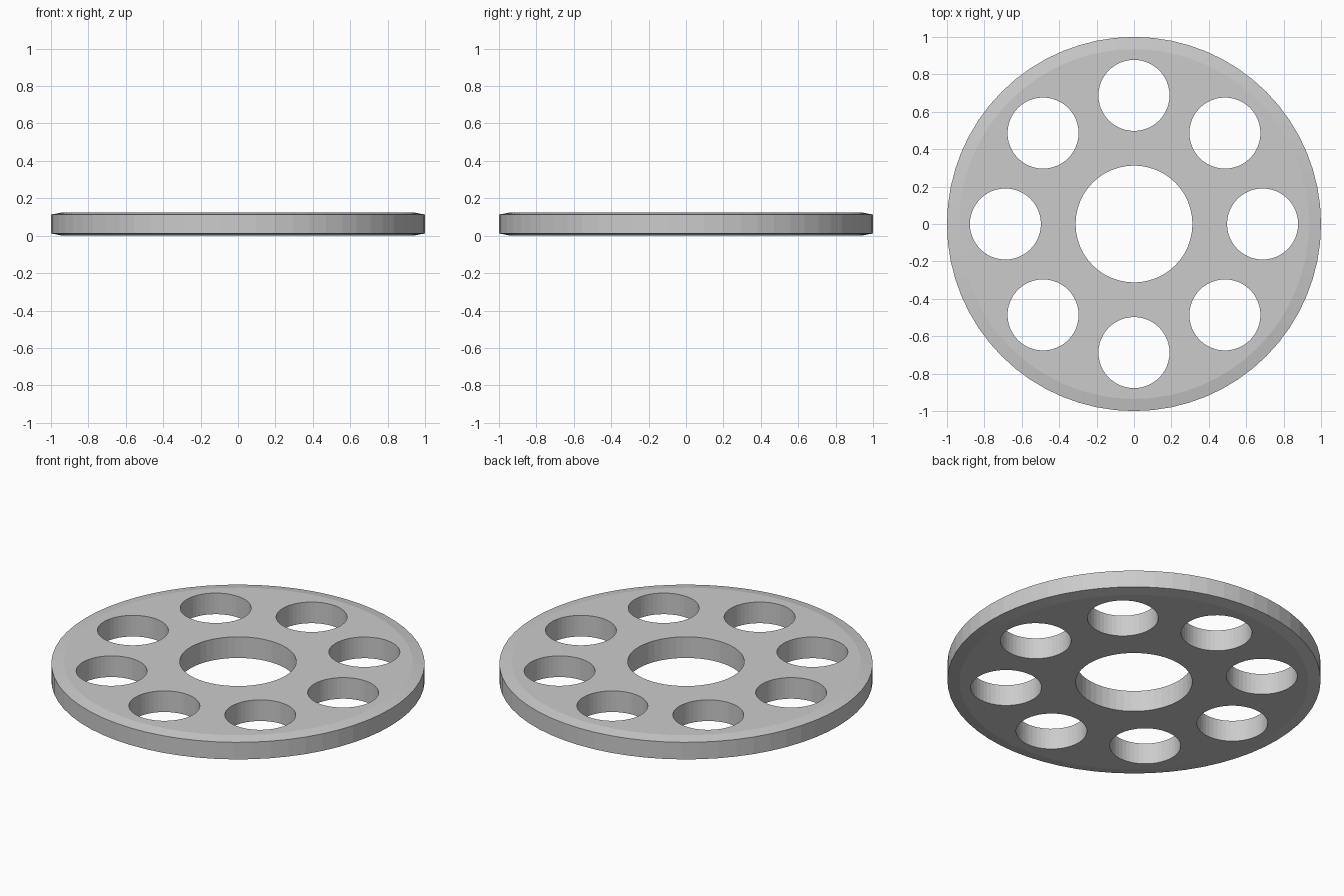
import bpy, bmesh, math
from mathutils import Matrix

if "Cube" in bpy.data.objects:
    bpy.data.objects.remove(bpy.data.objects["Cube"])

HEIGHT = 0.125
SIDES = 64


def make_object(name, bm):
    mesh = bpy.data.meshes.new(name)
    bmesh.ops.recalc_face_normals(bm, faces=bm.faces)
    bm.to_mesh(mesh)
    bm.free()
    obj = bpy.data.objects.new(name, mesh)
    bpy.context.collection.objects.link(obj)
    return obj


# Disc body: stacked rings giving a shallow chamfer on both rims
bm = bmesh.new()
rings = []
for r, z in [(0.935, 0), (1, 0.012), (1, HEIGHT - 0.012), (0.935, HEIGHT)]:
    rings.append([bm.verts.new((r * math.cos(math.tau * i / SIDES),
                                r * math.sin(math.tau * i / SIDES), z))
                  for i in range(SIDES)])
for low, high in zip(rings, rings[1:]):
    for i in range(SIDES):
        j = (i + 1) % SIDES
        bm.faces.new((low[i], low[j], high[j], high[i]))
bm.faces.new(rings[0])
bm.faces.new(rings[-1])
disc = make_object("perforated_disc", bm)

# Cutters: central bore and a circle of eight holes
holes = [(0, 0, 0.3125)]
for k in range(8):
    a = math.tau * k / 8
    holes.append((0.6875 * math.cos(a), 0.6875 * math.sin(a), 0.19))
bm = bmesh.new()
for x, y, r in holes:
    bmesh.ops.create_cone(bm, cap_ends=True, segments=48, radius1=r, radius2=r,
                          depth=0.5, matrix=Matrix.Translation((x, y, HEIGHT / 2)))
cutter = make_object("hole_cutter", bm)
cutter.hide_render = True

cut = disc.modifiers.new("holes", "BOOLEAN")
cut.operation = "DIFFERENCE"
cut.solver = "EXACT"
cut.object = cutter

# Bake the holes and discard the cutter
bpy.context.view_layer.objects.active = disc
disc.select_set(True)
bpy.ops.object.modifier_apply(modifier=cut.name)
bpy.data.objects.remove(cutter)
